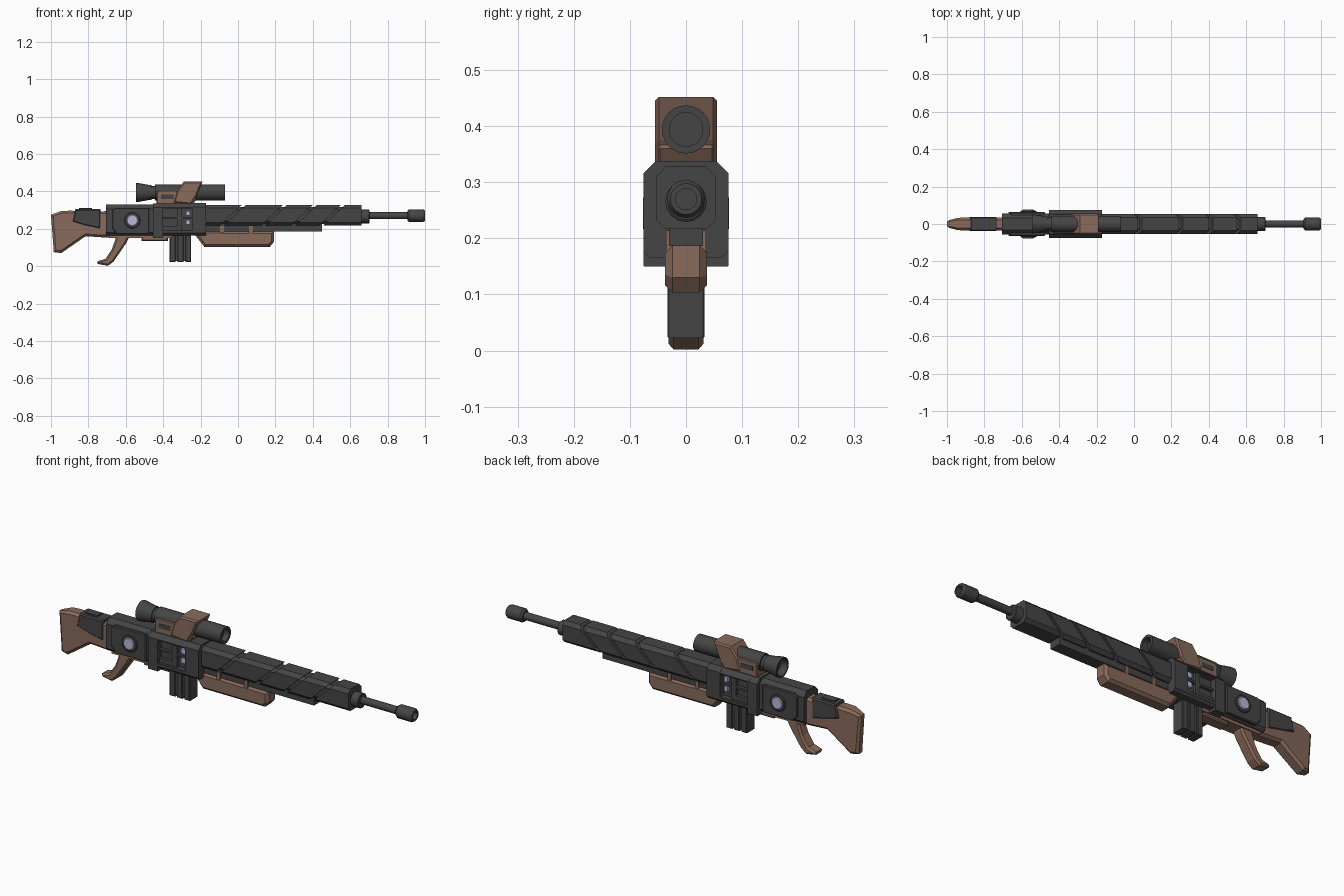
import bpy, bmesh, math

if "Cube" in bpy.data.objects:
    bpy.data.objects.remove(bpy.data.objects["Cube"])


def material(name, rgb):
    m = bpy.data.materials.new(name)
    m.diffuse_color = (*rgb, 1)
    m.use_nodes = True
    m.node_tree.nodes["Principled BSDF"].inputs["Base Color"].default_value = m.diffuse_color
    return m


GREY = material("gunmetal grey", (0.06, 0.06, 0.06))
BROWN = material("brown", (0.25, 0.145, 0.105))
LILAC = material("pale lilac", (0.48, 0.48, 0.72))


def finish(name, bm, mat, smooth=False):
    bmesh.ops.recalc_face_normals(bm, faces=bm.faces[:])
    me = bpy.data.meshes.new(name)
    bm.to_mesh(me)
    bm.free()
    me.materials.append(mat)
    ob = bpy.data.objects.new(name, me)
    bpy.context.collection.objects.link(ob)
    if smooth:
        bpy.ops.object.select_all(action='DESELECT')
        ob.select_set(True)
        bpy.context.view_layer.objects.active = ob
        bpy.ops.object.shade_smooth_by_angle(angle=math.radians(30))
    return ob


def loft(name, rings, mat, smooth=False):
    """Skin a list of equal-length point rings and cap both ends."""
    bm = bmesh.new()
    vs = [[bm.verts.new(p) for p in r] for r in rings]
    n = len(rings[0])
    for a, b in zip(vs, vs[1:]):
        for i in range(n):
            j = (i + 1) % n
            bm.faces.new((a[i], a[j], b[j], b[i]))
    bm.faces.new(vs[0])
    bm.faces.new(vs[-1][::-1])
    return finish(name, bm, mat, smooth)


def section(y, z0, z1, top, bottom):
    """Chamfered rectangle in the yz plane."""
    return [(-y + bottom, z0), (y - bottom, z0), (y, z0 + bottom), (y, z1 - top),
            (y - top, z1), (-y + top, z1), (-y, z1 - top), (-y, z0 + bottom)]


def prism(name, x0, x1, sec, mat, lean0=0, lean1=0, zc=0.27):
    """Section run along x; each end can lean with height."""
    ring = lambda x, k: [(x + k * (z - zc), y, z) for y, z in sec]
    return loft(name, [ring(x0, lean0), ring(x1, lean1)], mat)


def turned(name, prof, zc, mat, n=24):
    """Revolve (x, radius) points about the x axis."""
    return loft(name, [[(x, r * math.cos(i * math.tau / n), zc + r * math.sin(i * math.tau / n))
                        for i in range(n)] for x, r in prof], mat, True)


def plate(name, pts, y0, y1, mat, bevel=0.0, taper=None):
    """Side profile (x, z) extruded across y, rims bevelled."""
    bm = bmesh.new()
    a = [bm.verts.new((x, y0, z)) for x, z in pts]
    b = [bm.verts.new((x, y1, z)) for x, z in pts]
    caps = [bm.faces.new(a), bm.faces.new(b[::-1])]
    for i in range(len(pts)):
        j = (i + 1) % len(pts)
        bm.faces.new((a[i], b[i], b[j], a[j]))
    bmesh.ops.recalc_face_normals(bm, faces=bm.faces[:])
    if bevel:
        rim = list({e for f in caps for e in f.edges})
        bmesh.ops.bevel(bm, geom=rim, offset=bevel, segments=1, affect='EDGES', clamp_overlap=True)
    if taper:
        for v in bm.verts:
            v.co.y *= taper(v.co)
    return finish(name, bm, mat)


def box(name, x0, x1, y0, y1, z0, z1, mat, bevel=0.0):
    return plate(name, [(x0, z0), (x1, z0), (x1, z1), (x0, z1)], y0, y1, mat, bevel)


# Stock, narrowing toward the butt
plate("stock", [(-1, .275), (-.945, .295), (-.89, .297), (-.84, .29), (-.67, .295), (-.66, .15),
                (-.815, .16), (-.945, .07), (-.985, .075)], -.034, .034, BROWN, .012,
      lambda c: 1 - .5 * min(1, max(0, (-.94 - c.x) / .06)))
plate("cheek_clamp", [(-.87, .305), (-.735, .305), (-.735, .2), (-.82, .218), (-.885, .238)],
      -.038, .038, GREY, .006)
box("clamp_ridge", -.85, -.78, -.02, .02, .3, .312, GREY)

# Pistol grip and lower frame
plate("grip", [(-.65, .16), (-.58, .16), (-.6, .12), (-.665, .025), (-.695, .002), (-.75, .012),
               (-.752, .026), (-.708, .04), (-.675, .09)], -.031, .031, BROWN, .012)
box("lower_frame", -.69, -.36, -.036, .036, .15, .18, BROWN)
box("trigger_block", -.515, -.375, -.03, .03, .135, .16, BROWN, .006)

# Rear receiver with side panels and round lenses
prism("rear_receiver", -.705, -.45, section(.056, .165, .33, .025, .015), GREY)
for side, s in (("right", -1), ("left", 1)):
    lo, hi = lambda a, b: min(s * a, s * b), lambda a, b: max(s * a, s * b)
    plate(side + "_panel", [(-.672, .2), (-.645, .172), (-.475, .172), (-.475, .312), (-.655, .312),
                            (-.672, .3)], lo(.04, .064), hi(.04, .064), GREY, .004)
    for nm, r, y, mat in (("lens_rim", .043, .071, GREY), ("lens", .031, .077, LILAC)):
        ring = lambda rr, yy: [(-.565 + rr * math.cos(i * math.tau / 24), s * yy,
                                .245 + rr * math.sin(i * math.tau / 24)) for i in range(24)]
        loft(f"{side}_{nm}", [ring(r, .05), ring(r, y - .003), ring(r - .004, y)], mat)

# Front receiver: two collars joined by bars around an open window
prism("rear_collar", -.455, -.4, section(.076, .15, .335, .022, 0.001), GREY)
prism("front_collar", -.245, -.17, section(.076, .165, .338, .022, .012), GREY)
prism("window_top_bar", -.41, -.23, section(.076, .308, .336, .022, .001), GREY)
prism("window_bottom_bar", -.41, -.23, section(.076, .165, .192, .002, .012), GREY)
box("window_core", -.41, -.23, -.046, .046, .18, .32, GREY)
turned("bolt", [(-.41, .03), (-.24, .03)], .262, GREY, 12)
for s, side in ((-1, "right"), (1, "left")):
    y0, y1 = sorted((s * .03, s * .062))
    box(side + "_window_post", -.325, -.3, y0, y1, .19, .31, GREY)
    box(side + "_window_rail", -.4, -.245, y0, y1, .252, .262, GREY)
    box(side + "_window_sill", -.4, -.3, y0, y1, .19, .215, GREY)
    for k, z in enumerate((.235, .283)):
        box(f"{side}_indicator_{k}", -.278, -.257, y0, y1, z - .013, z + .013, LILAC)

# Magazine with vertical ribs
box("magazine", -.36, -.255, -.027, .027, .028, .18, GREY)
for k in range(3):
    x = -.365 + k * .0415
    box(f"magazine_rib_{k}", x, x + .032, -.033, .033, .022, .175, GREY, .003)

# Handguard: core plus leaning outer segments separated by grooves
prism("handguard_core", -.18, .655, section(.044, .226, .317, .016, .016), GREY)
cuts, lean, gap = [-.03, .19, .35, .5], 1.05, .011
starts = [(-.18, 0)] + [(c + gap, lean) for c in cuts]
ends = [(c - gap, lean) for c in cuts] + [(.66, 0)]
for k, ((a, la), (b, lb)) in enumerate(zip(starts, ends)):
    prism(f"handguard_segment_{k}", a, b, section(.053, .217, .328, .018, .016), GREY, la, lb)
box("under_rail", -.18, .45, -.03, .03, .186, .23, GREY)

# Fore grip with tabs gripping the rail
plate("fore_grip", [(-.228, .19), (-.228, .165), (-.18, .103), (.17, .103), (.192, .13), (.192, .187)],
      -.037, .037, BROWN, .013)
for k, x in enumerate((-.095, .06)):
    box(f"fore_grip_tab_{k}", x, x + .02, -.036, .036, .17, .214, BROWN)

# Barrel and muzzle
turned("barrel_collar", [(.64, .037), (.7, .037), (.703, .033)], .266, GREY, 16)
turned("barrel", [(.69, .019), (.92, .019)], .27, GREY, 16)
turned("muzzle", [(.905, .026), (.915, .034), (.99, .034), (1, .028), (1, .019), (.95, .019)], .27, GREY, 16)

# Scope with flared eyepiece and recessed ends
turned("scope", [(-.51, .036), (-.545, .042), (-.545, .05), (-.53, .05), (-.475, .04), (-.462, .04),
                 (-.462, .034), (-.445, .034), (-.445, .043), (-.07, .043), (-.07, .03), (-.1, .03)],
       .394, GREY)
plate("scope_mount_base", [(-.435, .33), (-.24, .33), (-.22, .36), (-.27, .405), (-.42, .405), (-.435, .395)],
      -.05, .05, BROWN, .004)
plate("scope_mount_arch", [(-.345, .34), (-.25, .33), (-.222, .375), (-.19, .452), (-.29, .452), (-.325, .405)],
      -.055, .055, BROWN, .007)
for s, side in ((-1, "right"), (1, "left")):
    y0, y1 = sorted((s * .046, s * .052))
    box(side + "_mount_slot", -.412, -.345, y0, y1, .36, .383, GREY)
